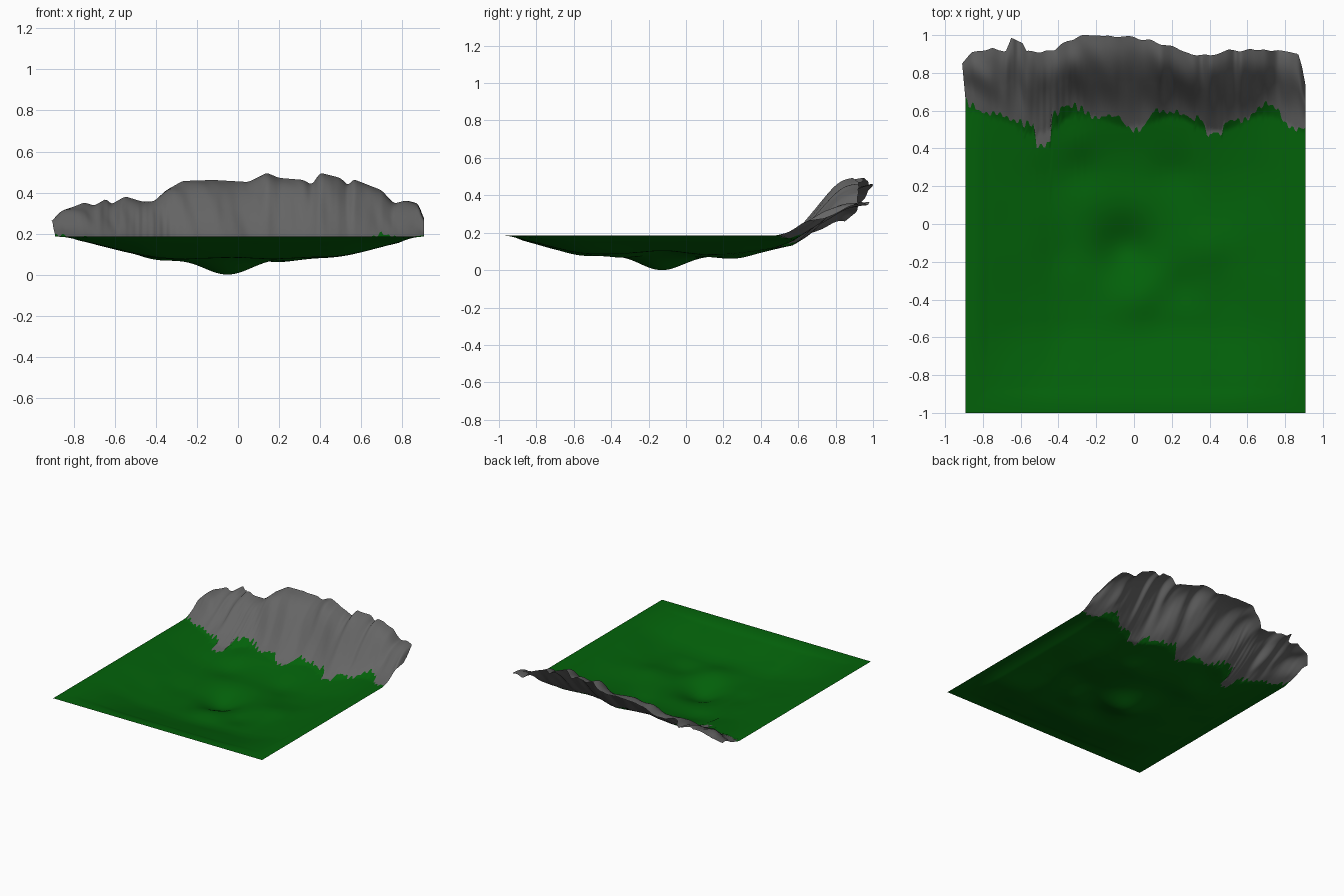
import bpy, bmesh, math
from mathutils import noise, Vector

if "Cube" in bpy.data.objects:
    bpy.data.objects.remove(bpy.data.objects["Cube"])

RIM = 0.184
NX = 200


def table(pts, x):
    if x <= pts[0][0]:
        return pts[0][1]
    for (a, p), (b, q) in zip(pts, pts[1:]):
        if x <= b:
            return p + (q - p) * (x - a) / (b - a)
    return pts[-1][1]


def soft(pts, x, r):
    return sum(table(pts, x + r * k / 3) for k in range(-3, 4)) / 7


# Basin depth across and along, plus local hollows and mounds (x, y, radius, depth)
ACROSS = [(-.89, 0), (-.8, .012), (-.6, .06), (-.4, .105), (-.2, .11), (.15, .11), (.5, .098), (.91, 0)]
ALONG = [(-.97, 0), (-.8, .42), (-.57, 1), (-.3, 1), (.25, 1), (.4, .8), (.6, .42), (.75, .2)]
BUMPS = [(-.05, -.13, .16, .072), (.02, -.4, .12, -.018), (-.28, .27, .11, .012), (.2, .28, .13, .02),
         (.25, -.34, .1, .012), (-.4, -.17, .12, .012), (.4, -.13, .13, -.018), (-.3, .44, .1, -.012)]

# Cliff crest height, crest y and foot y
CREST_Z = [(-.9, .25), (-.85, .31), (-.75, .35), (-.7, .335), (-.64, .37), (-.62, .34), (-.55, .38),
           (-.47, .355), (-.41, .355), (-.35, .41), (-.27, .455), (-.12, .46), (.05, .45), (.14, .495),
           (.2, .47), (.32, .46), (.36, .435), (.4, .495), (.5, .47), (.54, .43), (.56, .465),
           (.7, .41), (.76, .345), (.82, .36), (.88, .345), (.91, .26)]
CREST_Y = [(-.9, .84), (-.85, .91), (-.75, .93), (-.68, .91), (-.65, .985), (-.59, .96), (-.57, .91),
           (-.42, .92), (-.35, .97), (-.27, 1), (0, .99), (.2, .94), (.3, .9), (.4, .89), (.5, .92),
           (.78, .92), (.87, .9), (.89, .83), (.91, .72)]
FOOT_Y = [(-.9, .65), (-.8, .6), (-.6, .54), (-.53, .51), (-.52, .42), (-.445, .42), (-.435, .57), (-.35, .63),
          (-.3, .62), (-.22, .57), (-.08, .57), (0, .48), (.05, .51), (.1, .6), (.15, .61), (.36, .55),
          (.39, .48), (.46, .48), (.5, .54), (.6, .56), (.7, .63), (.75, .63), (.8, .54), (.91, .49)]


def ground(x, y):
    d = soft(ACROSS, x, .06) * soft(ALONG, y, .06)
    edge = max(0, min(1, (.9 - abs(x)) * 3, (y + 1) * 3))
    d += edge * sum(h * math.exp(-((x - a) ** 2 + (y - b) ** 2) / r ** 2) for a, b, r, h in BUMPS)
    d += edge * .006 * noise.noise(Vector((x * 4, y * 4, 2)))
    return RIM - d * min(1, (y + 1) * 8, max(0, (.91 - x) * 8), max(0, (x + .9) * 8))


def foot(x, i):
    return table(FOOT_Y, x) + .016 * noise.cell(Vector((i // 2 + .5, 3.5, 1.5))) + (.008 if i % 4 < 2 else -.008)


def crest_y(x):
    return min(1, table(CREST_Y, x) + .012 * noise.noise(Vector((x * 17, 4, 1))))


def sheet(name, rows, point, mat):
    bm = bmesh.new()
    grid = [[bm.verts.new(point(i, j / rows)) for j in range(rows + 1)] for i in range(NX + 1)]
    for i in range(NX):
        for j in range(rows):
            bm.faces.new((grid[i][j], grid[i + 1][j], grid[i + 1][j + 1], grid[i][j + 1]))
    me = bpy.data.meshes.new(name)
    bm.to_mesh(me)
    bm.free()
    ob = bpy.data.objects.new(name, me)
    bpy.context.collection.objects.link(ob)
    for p in me.polygons:
        p.use_smooth = True
    me.materials.append(mat)
    return ob


def column(i):
    return -.893 + 1.8 * i / NX


# Height of the whole surface: the rock starts at a smoothed foot line and bulges to a rolled crest
def surface(x, y):
    f = max(.48, soft(FOOT_Y, x, .1) - .02)
    g = ground(x, min(y, f))
    if y <= f:
        return g
    t = min(1, (y - f) / (crest_y(x) - f))
    rise = t + .09 * math.sin(math.pi * t) - .07 * math.sin(2 * math.pi * t)
    rise += .06 * math.sin(math.pi * t) * max(0, t - .5)
    rib = noise.noise(Vector((x * 6 + t * .8, t * 1.2, 7))) + .4 * noise.noise(Vector((x * 14 + t, t * 2, 3)))
    return g + (soft(CREST_Z, x, .012) - g) * rise + .035 * rib * math.sin(math.pi * t)


def ground_point(i, v):
    x = column(i)
    y = -1 + (foot(x, i) + 1) * v
    return (x, y, surface(x, y))


def cliff_point(i, v):
    x = column(i)
    f = foot(x, i)
    y = f + (crest_y(x) - f) * v
    lean = -.018 * v * max(0, (-x - .8) * 10)
    return (x + lean, y, surface(x, y))


green = bpy.data.materials.new("grass")
green.diffuse_color = (.001, .12, .003, 1)
green.use_nodes = True
green.node_tree.nodes["Principled BSDF"].inputs["Base Color"].default_value = green.diffuse_color
rock = bpy.data.materials.new("rock")
rock.diffuse_color = (.13, .13, .13, 1)
rock.use_nodes = True
rock.node_tree.nodes["Principled BSDF"].inputs["Base Color"].default_value = rock.diffuse_color

# Grassy basin and the rock face behind it
sheet("grass_ground", 120, ground_point, green)
sheet("rock_cliff", 36, cliff_point, rock)

# Stand the lowest point on z = 0
low = min(v.co.z for o in bpy.data.objects for v in o.data.vertices)
for o in bpy.data.objects:
    for v in o.data.vertices:
        v.co.z -= low
